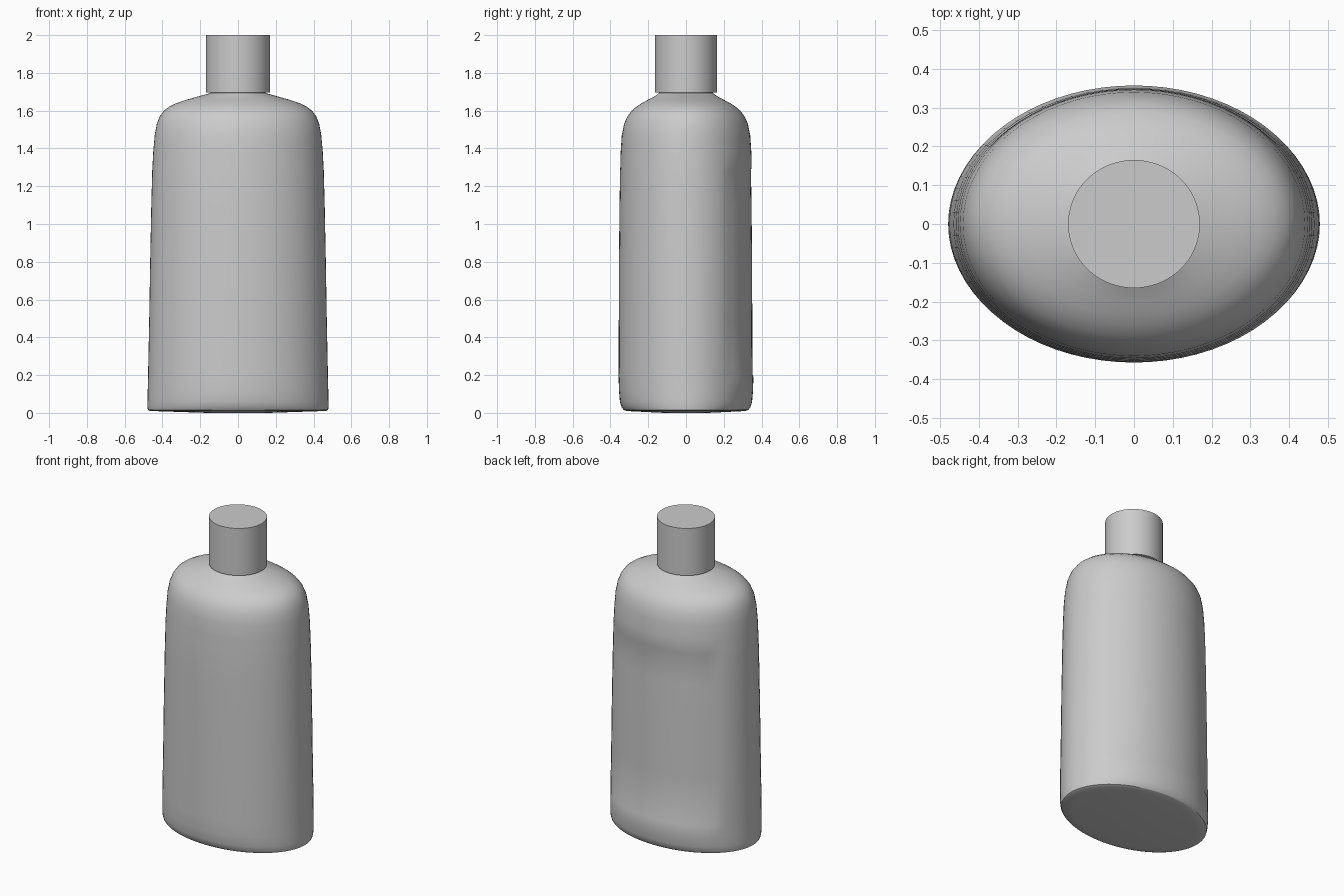
import bpy, math

if "Cube" in bpy.data.objects:
    bpy.data.objects.remove(bpy.data.objects["Cube"])


def loft(name, rings, segments, dent=None):
    """Skin a stack of elliptical rings (z, half width x, half depth y) and cap both ends."""
    verts, faces = [], []
    for z, rx, ry in rings:
        for i in range(segments):
            a = 2 * math.pi * i / segments
            x, y = rx * math.cos(a), ry * math.sin(a)
            if dent and dent(a, z):
                y -= 0.005
            verts.append((x, y, z))
    for r in range(len(rings) - 1):
        for i in range(segments):
            j = (i + 1) % segments
            b, t = r * segments, (r + 1) * segments
            faces.append((b + i, b + j, t + j, t + i))
    faces.append(tuple(reversed(range(segments))))
    top = (len(rings) - 1) * segments
    faces.append(tuple(range(top, top + segments)))
    mesh = bpy.data.meshes.new(name)
    mesh.from_pydata(verts, [], faces)
    obj = bpy.data.objects.new(name, mesh)
    bpy.context.collection.objects.link(obj)
    return obj


# Bottle body: slight taper, tight base edge, rounded shoulder, short neck
body = [
    (0.0, 0.16, 0.115), (0.008, 0.40, 0.28), (0.010, 0.465, 0.315),
    (0.016, 0.477, 0.330), (0.03, 0.479, 0.341), (0.06, 0.479, 0.350),
    (0.12, 0.478, 0.355), (0.19, 0.476, 0.357), (0.205, 0.476, 0.357),
    (0.5, 0.470, 0.356), (0.8, 0.465, 0.355), (1.1, 0.459, 0.352),
    (1.285, 0.454, 0.349), (1.30, 0.453, 0.348), (1.38, 0.449, 0.346),
    (1.47, 0.441, 0.340), (1.53, 0.430, 0.328), (1.57, 0.414, 0.310),
    (1.60, 0.392, 0.287), (1.622, 0.363, 0.261), (1.64, 0.327, 0.234),
    (1.658, 0.272, 0.200), (1.675, 0.212, 0.168), (1.685, 0.175, 0.153),
    (1.693, 0.147, 0.143), (1.71, 0.14, 0.14),
]


# Shallow label panel recessed into the back face
def back_panel(a, z):
    return 0.2 < z < 1.29 and math.radians(38) < a < math.radians(142)


loft("bottle_body", body, 72, back_panel)

# Screw cap
loft("cap", [(1.697, 0.170, 0.165), (2.0, 0.170, 0.165)], 72)

# Smooth around the curve while keeping hard edges sharp
bpy.ops.object.select_all(action='DESELECT')
for obj in bpy.context.collection.objects:
    obj.select_set(True)
    bpy.context.view_layer.objects.active = obj
bpy.ops.object.shade_smooth_by_angle(angle=math.radians(30))
